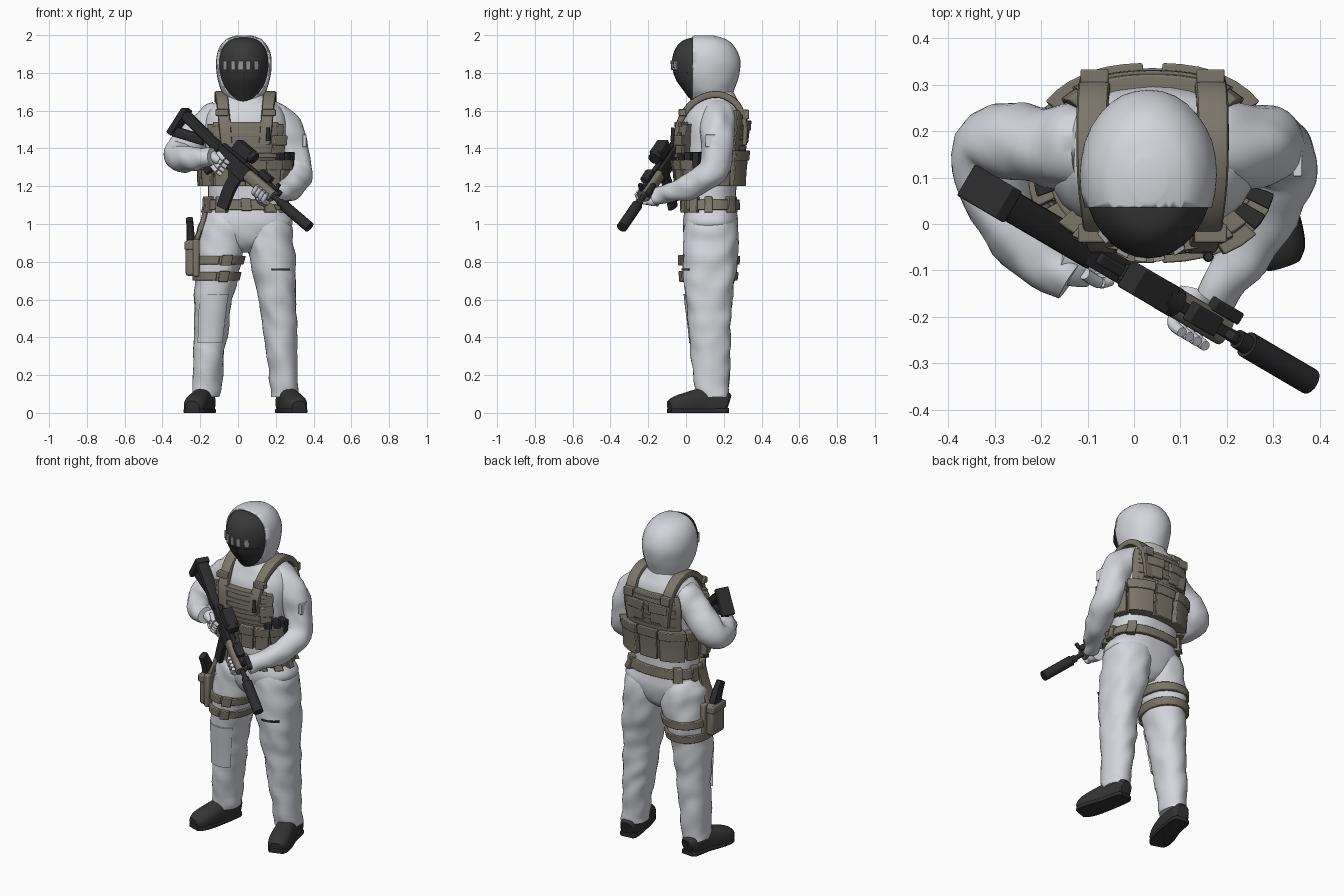
import bpy, bmesh
from math import sin, cos, pi
from mathutils import Vector, Matrix, noise

if "Cube" in bpy.data.objects:
    bpy.data.objects.remove(bpy.data.objects["Cube"])


def material(name, *rgb):
    m = bpy.data.materials.new(name)
    m.use_nodes = True
    m.diffuse_color = (*rgb, 1)
    bsdf = m.node_tree.nodes["Principled BSDF"]
    bsdf.inputs["Base Color"].default_value = (*rgb, 1)
    bsdf.inputs["Roughness"].default_value = 0.8
    return m


WHITE = material("snow cloth", 0.66, 0.67, 0.71)
TAN = material("tan webbing", 0.2, 0.18, 0.143)
MASK = material("charcoal mask", 0.04, 0.04, 0.041)
BLACK = material("gun black", 0.026, 0.026, 0.028)
BOOT = material("boot rubber", 0.035, 0.034, 0.034)
GREY = material("pale grey", 0.33, 0.33, 0.33)
parts = []


def finish(name, bm, mat, bevel=0.0, matrix=None):
    bmesh.ops.recalc_face_normals(bm, faces=bm.faces)
    me = bpy.data.meshes.new(name)
    bm.to_mesh(me)
    bm.free()
    if matrix:
        me.transform(matrix)
    me.materials.append(mat)
    ob = bpy.data.objects.new(name, me)
    bpy.context.collection.objects.link(ob)
    if bevel:
        mod = ob.modifiers.new("soft edges", "BEVEL")
        mod.width, mod.segments, mod.limit_method = bevel, 2, "ANGLE"
    parts.append(ob)
    return ob


def smooth(rings, steps=6):
    """Catmull-Rom through a list of (x, y, z, half width, half depth)."""
    v = [rings[0], *rings, rings[-1]]
    out = []
    for a, b, c, d in zip(v, v[1:], v[2:], v[3:]):
        for s in range(steps):
            t = s / steps
            out.append([q + t / 2 * (r - p + t * (2*p - 5*q + 4*r - s4 + t * (3*(q - r) + s4 - p)))
                        for p, q, r, s4 in zip(a, b, c, d)])
    return out + [list(rings[-1])]


def oval(a, e):
    """Unit superellipse point, angle zero facing the front."""
    s, c = sin(a), cos(a)
    k = (abs(s) ** e + abs(c) ** e) ** (-1 / e)
    return k * s, -k * c


def mirrored(rings):
    return [(0.08 - r[0], *r[1:]) for r in rings]


def loft(name, rings, mat, e=2, folds=0.0, flat=False, upright=False, matrix=None, n=32):
    rings = smooth(rings)
    pts = [Vector(r[:3]) for r in rings]
    bm = bmesh.new()
    loops = []
    for i, (p, r) in enumerate(zip(pts, rings)):
        t = (pts[min(i + 1, len(pts) - 1)] - pts[max(i - 1, 0)]).normalized()
        if upright:
            t = Vector((0, 0, 1))
        ref = Vector((0, 1, 0)) if abs(t.x) > 0.95 else Vector((1, 0, 0))
        side = (ref - t * ref.dot(t)).normalized()
        deep = t.cross(side)
        loop = []
        for k in range(n):
            u, w = oval(2 * pi * k / n, e)
            d = side * u * r[3] + deep * w * r[4]
            q = p + d
            q += d.normalized() * folds * noise.noise(Vector((q.x * 11, q.y * 11, q.z * 13 + q.x * 9)))
            if flat:
                q.z = max(q.z, 0)
            loop.append(bm.verts.new(q))
        loops.append(loop)
    for a, b in zip(loops, loops[1:]):
        for k in range(n):
            bm.faces.new((a[k], a[k - 1], b[k - 1], b[k]))
    bm.faces.new(loops[0])
    bm.faces.new(loops[-1])
    return finish(name, bm, mat, matrix=matrix)


def wrap(name, body, a0, a1, z0, z1, out, mat, e=2.4, bevel=0.004):
    """Padded panel that follows a body loft between two angles and heights."""
    body = sorted(smooth(body), key=lambda r: r[2])
    n, m = max(2, int((a1 - a0) / 0.12)), max(1, int((z1 - z0) / 0.04))
    bm = bmesh.new()

    def point(i, j, off):
        z = z0 + (z1 - z0) * j / m
        lo = max([r for r in body if r[2] <= z], key=lambda r: r[2])
        hi = min([r for r in body if r[2] > z], key=lambda r: r[2])
        f = (z - lo[2]) / (hi[2] - lo[2])
        x, y, _, rx, ry = [p + f * (q - p) for p, q in zip(lo, hi)]
        u, w = oval(a0 + (a1 - a0) * i / n, e)
        return bm.verts.new((x + u * (rx + off), y + w * (ry + off), z))
    g = [[[point(i, j, off) for j in range(m + 1)] for i in range(n + 1)] for off in (-0.015, out)]
    for i in range(n):
        for j in range(m):
            for s in g:
                bm.faces.new((s[i][j], s[i + 1][j], s[i + 1][j + 1], s[i][j + 1]))
        for j in (0, m):
            bm.faces.new((g[0][i][j], g[0][i + 1][j], g[1][i + 1][j], g[1][i][j]))
    for j in range(m):
        for i in (0, n):
            bm.faces.new((g[0][i][j], g[0][i][j + 1], g[1][i][j + 1], g[1][i][j]))
    return finish(name, bm, mat, bevel)


def box(name, centre, size, mat, matrix=None, bevel=0.004):
    bm = bmesh.new()
    bmesh.ops.create_cube(bm, size=1, matrix=Matrix.Translation(centre) @ Matrix.Diagonal((*size, 1)))
    return finish(name, bm, mat, bevel, matrix)


# Clothed body
TORSO = [(.04, .13, .85, .06, .07), (.045, .13, .9, .13, .122), (.058, .13, 1.0, .232, .146),
         (.042, .13, 1.1, .2, .136), (.04, .13, 1.25, .2, .14), (.04, .13, 1.4, .21, .155),
         (.04, .14, 1.54, .22, .158), (.04, .15, 1.62, .185, .138), (.035, .15, 1.67, .12, .115),
         (.035, .15, 1.72, .08, .09)]
LEG = [(.14, .13, 1.08, .09, .1), (.155, .13, 1.0, .13, .138), (.165, .13, .9, .128, .146),
       (.19, .125, .75, .115, .14), (.21, .12, .6, .1, .122), (.222, .127, .45, .09, .11),
       (.234, .132, .3, .083, .1), (.247, .138, .13, .075, .087), (.25, .14, .085, .072, .083)]
HEAD = [(.031, .12, 1.6, .07, .07), (.031, .13, 1.655, .085, .105), (.031, .122, 1.7, .112, .128),
        (.031, .11, 1.77, .133, .164), (.031, .105, 1.85, .14, .179), (.031, .1, 1.92, .125, .16),
        (.031, .095, 1.97, .087, .114), (.031, .095, 1.992, .03, .04)]
R_LEG = mirrored(LEG)
loft("torso", TORSO, WHITE, 2.4, 0.006, upright=True)
BOOT_PATH = [(.247, .225, .05, .035, .04), (.25, .2, .055, .052, .065), (.267, .1, .055, .056, .078),
             (.295, 0, .045, .063, .062), (.313, -.06, .035, .056, .05), (.322, -.088, .03, .037, .034)]
for side, flip in (("left", list), ("right", mirrored)):
    loft(side + "_trouser_leg", flip(LEG), WHITE, 2.2, 0.012, upright=True)
    boot = flip(BOOT_PATH)
    loft(side + "_boot", boot, BOOT, 2.4, flat=True)
    loft(side + "_boot_sole", [(x, y, .01, w + .002, .016) for x, y, z, w, d in boot], BLACK, 4, flat=True)
wrap("right_knee_patch", R_LEG, -.75, .75, .37, .63, .008, WHITE, 2.2, 0)
wrap("thigh_pocket_slit", LEG, -.1, .75, .755, .764, .009, MASK, 2.2, 0)

loft("left_sleeve", [(.08, .165, 1.59, .07, .07), (.17, .17, 1.57, .088, .092), (.25, .165, 1.5, .09, .088),
                     (.292, .165, 1.39, .083, .083), (.316, .135, 1.275, .078, .077), (.283, .025, 1.2, .072, .068),
                     (.22, -.09, 1.165, .054, .053), (.175, -.16, 1.145, .043, .043)], WHITE, 2, 0.014)
loft("right_sleeve", [(0, .165, 1.59, .07, .07), (-.1, .168, 1.57, .086, .09), (-.19, .165, 1.5, .09, .086),
                      (-.3, .172, 1.385, .088, .078), (-.297, .06, 1.345, .076, .074),
                      (-.22, -.065, 1.35, .06, .058), (-.14, -.125, 1.36, .045, .045)], WHITE, 2, 0.014)
box("shoulder_patch", (.352, .13, 1.44), (.02, .055, .065), WHITE, bevel=.003)

# Head: mask inside a hood that is cut open at the front
loft("face_mask", HEAD, MASK, upright=True)
hood = loft("hood", [(x, y, z + .007, w + .008, d + .005) for x, y, z, w, d in HEAD], WHITE, folds=.002, upright=True)
bm = bmesh.new()
bm.from_mesh(hood.data)
bmesh.ops.bisect_plane(bm, geom=bm.verts[:] + bm.edges[:] + bm.faces[:], plane_co=(0, .035, 0),
                       plane_no=(0, -1, 0), clear_outer=True)
bm.to_mesh(hood.data)
bm.free()
hem = hood.modifiers.new("hem", "SOLIDIFY")
hem.thickness = .008
wrap("mask_brow_seam", HEAD, -.95, .95, 1.796, 1.802, .003, BLACK, 2, 0)
wrap("mask_chin_seam", HEAD, -.02, .02, 1.67, 1.8, .003, BLACK, 2, 0)
for i, a in enumerate((-.75, -.4, -.12, .16, .48)):
    wrap(f"mask_badge_{i}", HEAD, a - .09, a + .09, 1.815, 1.865, .009, GREY, 2, .002)

# Plate carrier: panels, webbing rows, straps
wrap("front_carrier", TORSO, -.85, .85, 1.2, 1.53, .035, TAN)
wrap("back_carrier", TORSO, pi - .85, pi + .85, 1.2, 1.6, .028, TAN)
wrap("cummerbund", TORSO, 0, 2 * pi, 1.21, 1.34, .02, TAN)
for i in range(6):
    z = 1.24 + i * .055
    wrap(f"front_webbing_{i}", TORSO, -.68, .68, z, z + .025, .042, TAN, bevel=.002)
    wrap(f"back_webbing_{i}", TORSO, pi - .7, pi + .7, z + .04, z + .065, .034, TAN, bevel=.002)
STRAP = [(.14, -.05, 1.42, .03, .014), (.15, -.04, 1.52, .032, .016), (.16, .015, 1.62, .032, .018),
         (.168, .1, 1.676, .034, .018), (.17, .19, 1.682, .034, .018), (.168, .272, 1.63, .034, .018),
         (.16, .31, 1.53, .034, .014), (.15, .31, 1.42, .03, .012)]
for side, flip in (("left", list), ("right", mirrored)):
    loft(side + "_shoulder_strap", flip(STRAP), TAN, 6, n=24)
    x = flip([(.165,)])[0][0]
    box(side + "_strap_buckle", (x, .318, 1.58), (.06, .03, .05), TAN)
    box(side + "_strap_keeper", (x, -.02, 1.59), (.07, .04, .035), TAN)


def pouch(name, a, half, z0, z1, out, mat=TAN, lid=True):
    wrap(name, TORSO, a - half, a + half, z0, z1, out, mat)
    if lid:
        wrap(name + "_flap", TORSO, a - half - .02, a + half + .02, z1 - .045, z1 + .008, out + .007, mat)


for i, a in enumerate((-1.3, -.9, -.5, -.15, .25, .6, .95)):
    pouch(f"front_pouch_{i}", a, .15, 1.2, 1.33, .058)
for i, (a, half, out) in enumerate(((-.62, .3, .055), (0, .24, .045), (.62, .3, .055))):
    pouch(f"back_pouch_{i}", pi + a, half, 1.2, 1.38, out)
for s in (-1, 1):
    pouch(f"side_pouch_{s + 2}", pi + s * 1.2, .2, 1.2, 1.37, .045)
    pouch(f"upper_back_pouch_{s + 2}", pi + s * .3, .2, 1.43, 1.54, .042)
for i, a in enumerate((.75, .97, 1.19)):
    pouch(f"left_magazine_{i}", a, .08, 1.29, 1.38, .06, BLACK, False)
pouch("right_magazine", -1.3, .08, 1.3, 1.37, .05, BLACK, False)
pouch("chest_radio", .7, .13, 1.37, 1.46, .058)
loft("radio_antenna", [(.16, -.07, 1.44, .012, .012), (.16, -.07, 1.51, .009, .009)], BLACK, n=12)

# Waist belt
wrap("waist_belt", TORSO, 0, 2 * pi, 1.075, 1.13, .018, TAN)
wrap("belt_buckle", TORSO, -.12, .12, 1.07, 1.135, .024, TAN)
for i, a in enumerate((-1.1, -.6, .55, 1.0, 1.5, 2.3, 3.9, 4.5)):
    pouch(f"belt_pouch_{i}", a, .13, 1.06, 1.145, .03, lid=False)

# Thigh holster
for z in (.70, .785):
    wrap("thigh_strap", R_LEG, 0, 2 * pi, z, z + .045, .015, TAN, 2.2)
    wrap("thigh_strap_buckle", R_LEG, .1, .5, z - .006, z + .05, .026, TAN, 2.2)
loft("holster_hanger", [(-.165, .09, 1.1, .014, .04), (-.19, .085, 1.0, .014, .04),
                        (-.225, .08, .9, .016, .05)], TAN, 6, n=24)
box("holster_plate", (-.222, .085, .82), (.035, .16, .2), TAN, bevel=.01)
box("holster_body", (-.25, .075, .82), (.055, .12, .19), TAN, bevel=.014)
box("holster_lid", (-.252, .075, .885), (.064, .13, .045), TAN, bevel=.008)
loft("pistol_grip", [(-.25, .08, .88, .022, .045), (-.252, .055, .96, .02, .033),
                     (-.257, .025, 1.025, .018, .026)], BLACK, 5, n=16)

# Rifle, built along its own barrel axis from the butt
u = Vector((.665, -.39, -.57)).normalized()
up = (Vector((0, 0, 1)) - u * u.z).normalized()
GUN = Matrix((u, up.cross(u), up)).transposed().to_4x4()
GUN.translation = (-.305, .062, 1.568)


def rod(name, start, end, w, d, mat=BLACK, e=2):
    loft(name, [(*start, w, d), (*end, w, d)], mat, e, matrix=GUN, n=20)


def block(name, centre, size, mat=BLACK):
    box(name, centre, size, mat, GUN)


block("rifle_butt", (.01, 0, -.025), (.032, .078, .16))
rod("rifle_buffer_tube", (.01, 0, .025), (.3, 0, .008), .034, .026, e=4)
rod("rifle_stock_strut", (.015, 0, -.085), (.19, 0, -.015), .028, .014, e=4)
block("rifle_receiver", (.4, 0, -.005), (.24, .055, .08))
block("rifle_rail", (.5, 0, .042), (.4, .025, .014))
rod("rifle_grip", (.34, 0, -.03), (.3, 0, -.14), .018, .022, e=4)
loft("rifle_magazine", [(.465, 0, -.03, .035, .016), (.47, 0, -.13, .035, .016), (.495, 0, -.235, .033, .016)],
     BLACK, 6, matrix=GUN, n=20)
rod("rifle_handguard", (.52, 0, 0), (.71, 0, 0), .032, .032, TAN, 4)
rod("rifle_barrel", (.7, 0, 0), (.8, 0, 0), .014, .014)
rod("rifle_muzzle_collar", (.76, 0, 0), (.79, 0, 0), .021, .021)
rod("rifle_suppressor", (.79, 0, 0), (.985, 0, 0), .029, .029)
block("rifle_front_sight", (.7, 0, .055), (.02, .02, .04))
block("rifle_laser_unit", (.61, 0, .06), (.08, .045, .03))
block("rifle_lamp", (.68, .04, .02), (.08, .028, .028))
block("optic_mount", (.42, 0, .055), (.1, .04, .03))
block("optic_housing", (.42, 0, .09), (.11, .065, .06))
rod("optic_lens_ring", (.46, 0, .092), (.5, 0, .092), .033, .033)

# Gloved hands around the rifle
loft("left_palm", [(.65, .045, -.065, .04, .035), (.655, .01, -.055, .046, .03), (.66, -.03, -.04, .04, .022)],
     WHITE, matrix=GUN, n=20)
loft("right_palm", [(.27, -.05, -.045, .035, .035), (.31, -.045, -.035, .042, .03), (.35, -.035, -.03, .036, .025)],
     WHITE, matrix=GUN, n=20)
for i in range(4):
    x, z = .62 + i * .024, -.025 * i
    loft(f"left_finger_{i}", [(x, 0, -.055, .013, .013), (x, -.04, -.04, .013, .013), (x, -.048, .005, .011, .011)],
         WHITE, matrix=GUN, n=12)
    loft(f"right_finger_{i}", [(.32, -.045, z, .013, .013), (.37, -.046, z - .008, .013, .013),
                               (.4, -.03, z - .012, .01, .01)], WHITE, matrix=GUN, n=12)

# Smooth cloth, crisp edges
bpy.ops.object.select_all(action="DESELECT")
for ob in parts:
    ob.select_set(True)
bpy.context.view_layer.objects.active = parts[0]
bpy.ops.object.shade_smooth_by_angle(angle=0.7)
